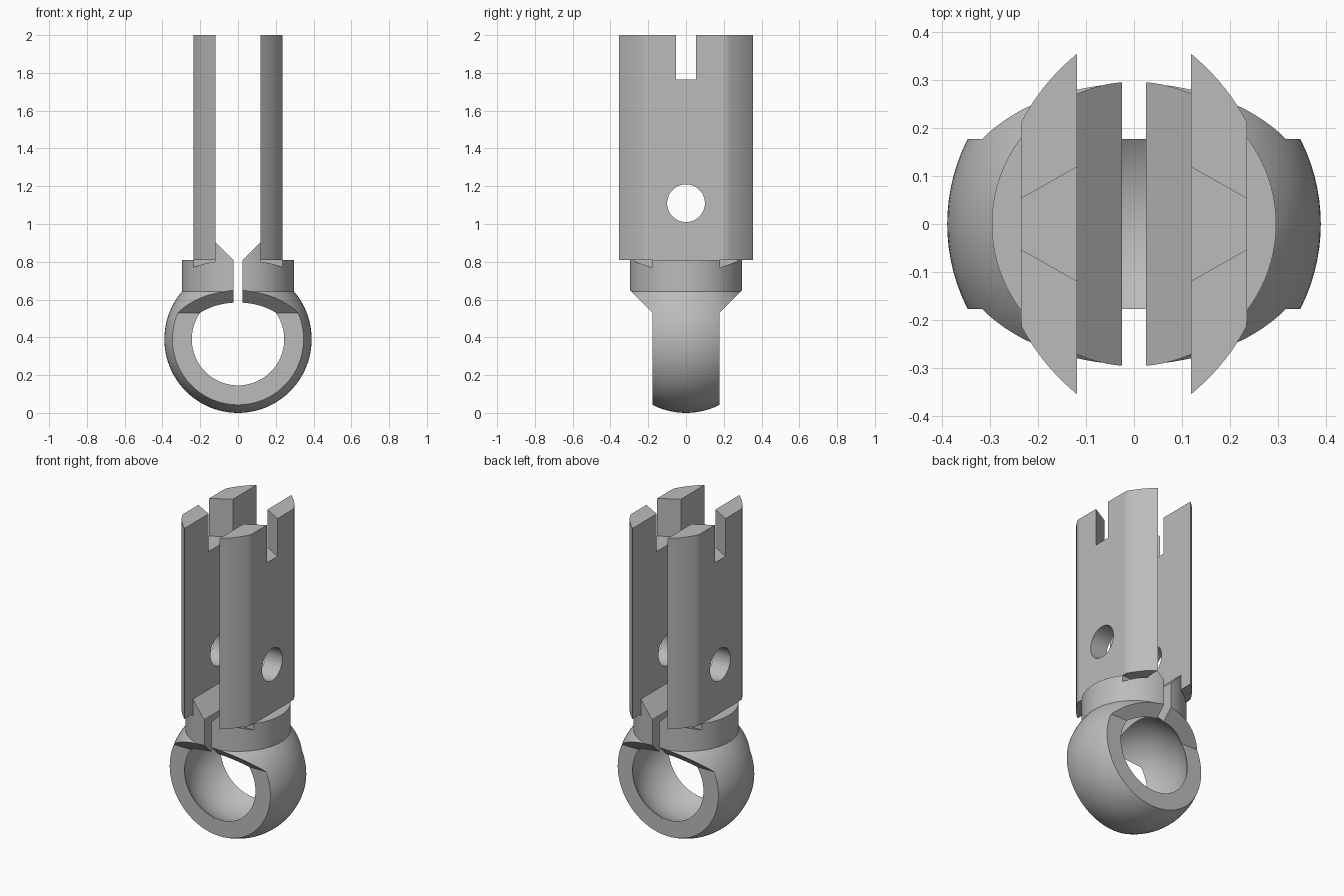
import bpy
import bmesh
import math
from mathutils import Matrix

cube = bpy.data.objects.get("Cube")
if cube:
    bpy.data.objects.remove(cube, do_unlink=True)

grey = bpy.data.materials.new("plain grey")
grey.use_nodes = True
grey.diffuse_color = (0.5, 0.5, 0.5, 1)
grey.node_tree.nodes["Principled BSDF"].inputs["Base Color"].default_value = (0.5, 0.5, 0.5, 1)

CENTRE = 0.39    # height of the ball
LEDGE = 0.81     # top of the collar, foot of the arms
TURN_X = Matrix.Rotation(math.pi / 2, 4, "X")
TURN_Y = Matrix.Rotation(math.pi / 2, 4, "Y")


def finish(bm, name):
    bmesh.ops.recalc_face_normals(bm, faces=bm.faces)
    mesh = bpy.data.meshes.new(name)
    bm.to_mesh(mesh)
    bm.free()
    mesh.materials.append(grey)
    obj = bpy.data.objects.new(name, mesh)
    bpy.context.collection.objects.link(obj)
    return obj


def ball(name, radius):
    bm = bmesh.new()
    at = Matrix.Translation((0, 0, CENTRE)) @ TURN_X
    bmesh.ops.create_uvsphere(bm, u_segments=96, v_segments=48, radius=radius, matrix=at)
    return finish(bm, name)


def cylinder(name, radius, depth, z, turn=Matrix()):
    bm = bmesh.new()
    at = Matrix.Translation((0, 0, z)) @ turn
    bmesh.ops.create_cone(bm, cap_ends=True, segments=96, radius1=radius,
                          radius2=radius, depth=depth, matrix=at)
    return finish(bm, name)


def prism(name, profile, axis, start, end):
    """Extrude a flat profile along an axis; the profile uses the other two axes."""
    place = {"x": lambda a, b, t: (t, a, b),
             "y": lambda a, b, t: (a, t, b),
             "z": lambda a, b, t: (a, b, t)}[axis]
    bm = bmesh.new()
    low = [bm.verts.new(place(a, b, start)) for a, b in profile]
    high = [bm.verts.new(place(a, b, end)) for a, b in profile]
    bm.faces.new(low)
    bm.faces.new(high)
    for i in range(len(low)):
        j = (i + 1) % len(low)
        bm.faces.new((low[i], low[j], high[j], high[i]))
    return finish(bm, name)


def combine(target, tool, operation="DIFFERENCE"):
    tool.hide_render = True
    mod = target.modifiers.new("shape", "BOOLEAN")
    mod.operation = operation
    mod.solver = "EXACT"
    mod.object = tool
    bpy.context.view_layer.objects.active = target
    bpy.ops.object.modifier_apply(modifier=mod.name)
    bpy.data.objects.remove(tool, do_unlink=True)


def smooth(obj):
    bpy.ops.object.select_all(action="DESELECT")
    obj.select_set(True)
    bpy.context.view_layer.objects.active = obj
    bpy.ops.object.shade_smooth_by_angle(angle=math.radians(30))


# Ball-shaped ring with a round collar on top
body = ball("ring_and_collar", 0.39)
combine(body, cylinder("collar", 0.297, 0.33, 0.765), "UNION")
combine(body, ball("hollow", 0.302))

# Flat front and back of the ring, sloping out to the collar
for s in (-1, 1):
    side = [(s * 0.177, -0.1), (s * 0.5, -0.1), (s * 0.5, 0.853), (s * 0.177, 0.53)]
    combine(body, prism("ring_side", side, "x", -0.6, 0.6))

# Slit that opens into a sloped notch between the arms
notch = [(0.025, 0.5), (0.025, LEDGE), (0.125, 0.91), (0.125, 1)]
notch += [(-x, z) for x, z in reversed(notch)]
combine(body, prism("slit", notch, "y", -0.6, 0.6))

# Ledges outside the arms, and small pockets below the arm ends
for s in (-1, 1):
    ledge = [(s * 0.12, LEDGE), (s * 0.5, LEDGE), (s * 0.5, 1), (s * 0.12, 1)]
    combine(body, prism("ledge", ledge, "y", -0.6, 0.6))
    for t in (-1, 1):
        pocket = [(t * 0.18, 0.77), (t * 0.3, LEDGE), (t * 0.32, 0.85), (t * 0.18, 0.85)]
        combine(body, prism("pocket", pocket, "x", s * 0.12, s * 0.236))
smooth(body)

# Two upright arms with rounded sides, a cross hole and a flared top slot
for name, s in (("left_arm", 1), ("right_arm", -1)):
    outline = []
    for i in range(41):
        a = math.asin(0.355 / 0.458) * (i / 20 - 1)
        outline.append((s * min(0.458 * math.cos(a) - 0.17, 0.236), 0.458 * math.sin(a)))
    arm = prism(name, outline, "z", LEDGE, 2)
    combine(arm, cylinder("cross_hole", 0.1, 1, 1.11, TURN_Y))
    slot = [(s * 0.1, -0.13), (s * 0.25, -0.045), (s * 0.25, 0.045), (s * 0.1, 0.13)]
    combine(arm, prism("top_slot", slot, "z", 1.765, 2.1))
    smooth(arm)
